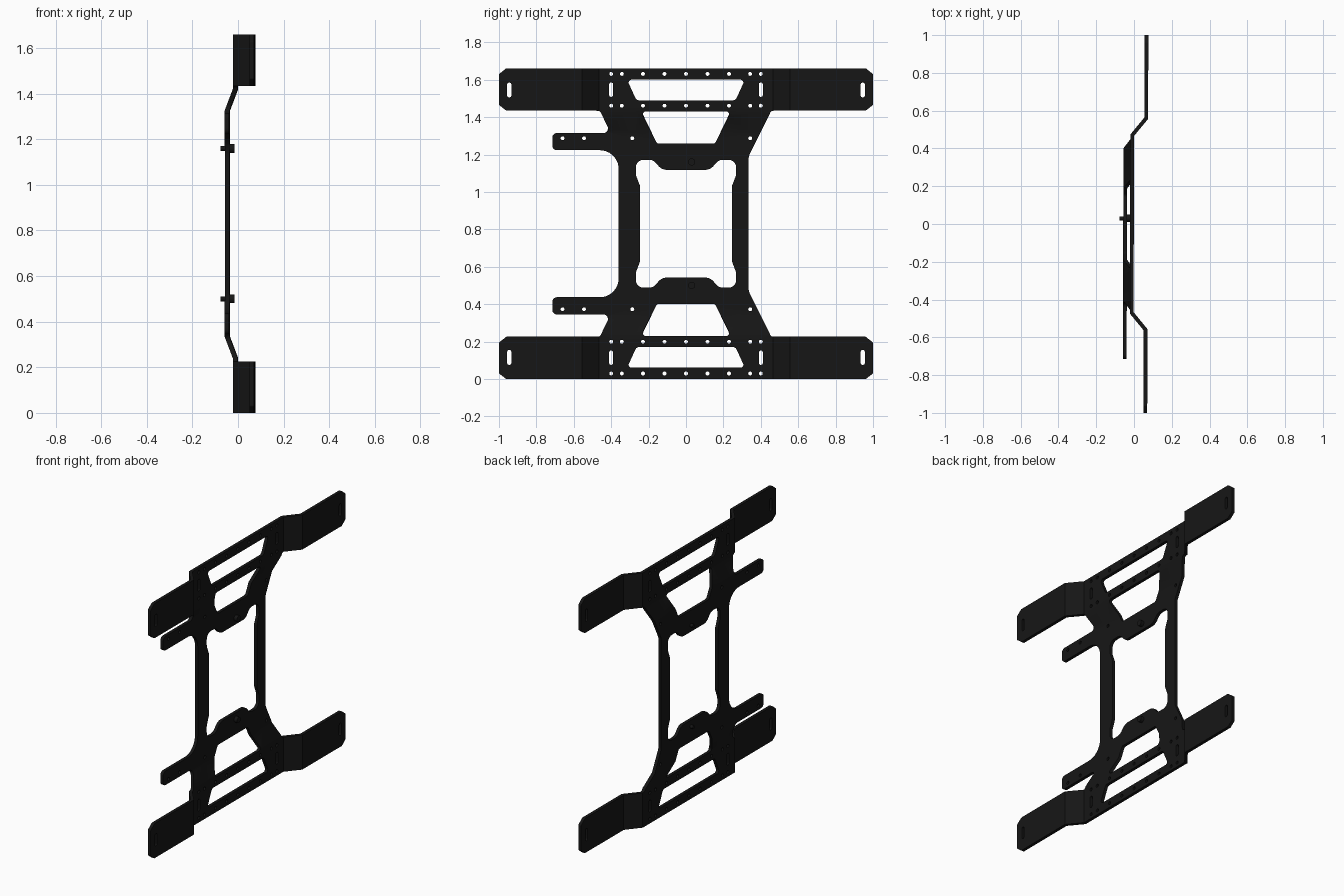
import bpy, bmesh, math
from mathutils import Vector, Matrix

if "Cube" in bpy.data.objects:
    bpy.data.objects.remove(bpy.data.objects["Cube"])

H = 1.66          # overall height
MID = H / 2
THICK = 0.02
TILT = 0.003      # tiny lean of the sheet along y

black = bpy.data.materials.new("black_metal")
black.diffuse_color = (0.008, 0.008, 0.008, 1)
black.use_nodes = True
black.node_tree.nodes["Principled BSDF"].inputs["Base Color"].default_value = black.diffuse_color


def rounded(points, steps=6):
    """Turn (y, z, radius) corners into a filleted loop of 2D points."""
    out, n = [], len(points)
    for i, (y, z, r) in enumerate(points):
        p = Vector((y, z))
        a = Vector(points[i - 1][:2]) - p
        b = Vector(points[(i + 1) % n][:2]) - p
        if r == 0:
            out.append(p)
            continue
        half = a.angle(b) / 2
        t = min(r / math.tan(half), 0.49 * a.length, 0.49 * b.length)
        r = t * math.tan(half)
        u, v = a.normalized(), b.normalized()
        c = p + (u + v).normalized() * (r / math.sin(half))
        s, e = p + u * t - c, p + v * t - c
        out += [c + s.lerp(e, k / steps).normalized() * r for k in range(steps + 1)]
    return out


def flip_z(points):
    return [(p[0], H - p[1], *p[2:]) for p in reversed(points)]


def flip_y(points):
    return [(-p[0], *p[1:]) for p in reversed(points)]


def circle(y, z, r, n=16):
    return [Vector((y + r * math.cos(2 * math.pi * k / n),
                    z + r * math.sin(2 * math.pi * k / n))) for k in range(n)]


def slot(y, z0, z1, w):
    h = w / 2
    return rounded([(y - h, z0, h), (y + h, z0, h), (y + h, z1, h), (y - h, z1, h)])


def bend(y, z):
    """Offset of the folded sheet: centre panel, crossbars, stepped arms."""
    dz, ay = abs(z - MID), abs(y)
    ramp = min(max((dz - 0.495) / 0.095, 0), 1)
    x = -0.047 + 0.036 * ramp
    if dz > 0.598:
        x += 0.074 * min(max((ay - 0.47) / 0.09, 0), 1)
    return x + TILT * y


# Outer outline, upper half from right to left
arm = [(0.96, 1.434, .01), (1.0, 1.465, .01), (1.0, 1.63, .01), (0.962, H, .01)]
upper = ([(0.335, 1.19, .05), (0.455, 1.434, .02)] + arm + flip_y(arm) +
         [(-0.46, 1.434, .02), (-0.40, 1.315, .025), (-0.715, 1.315, .025),
          (-0.715, 1.223, .025), (-0.36, 1.223, .10)])
loops = [rounded(upper + flip_z(upper), 8)]

# Central window with eared corners
quarter = [(0.245, 1.03, .05), (0.268, 1.09, .05), (0.268, 1.172, .05),
           (0.175, 1.172, .05), (0.13, 1.118, .06)]
window = quarter + flip_y(quarter)
loops.append(rounded(window + flip_z(window)))

# Trapezoid windows, slots and bolt holes, repeated top and bottom
holes = []
for top, bot, z1, z0 in ((0.315, 0.265, 1.60, 1.49), (0.24, 0.155, 1.43, 1.258)):
    holes.append(rounded([(top, z1, .015), (-top, z1, .015),
                          (-bot, z0, .02), (bot, z0, .02)]))
for s in (-1, 1):
    holes.append(slot(s * 0.40, 1.508, 1.585, 0.022))
    holes.append(slot(s * 0.945, 1.505, 1.585, 0.022))
for z in (1.631, 1.461):
    holes += [circle(y, z, 0.0105) for y in
              (-0.40, -0.343, -0.23, -0.115, 0, 0.115, 0.23, 0.343, 0.40)]
holes += [circle(y, 1.287, 0.0105) for y in (-0.66, -0.545, -0.287, 0.343)]
for h in holes:
    loops += [h, flip_z([tuple(p) for p in h])]

# Fill the flat blank, score the fold lines, then fold it
bm = bmesh.new()
for loop in loops:
    vs = [bm.verts.new((0, p[0], p[1])) for p in loop]
    for i, v in enumerate(vs):
        bm.edges.new((vs[i - 1], v))
bmesh.ops.triangle_fill(bm, use_beauty=True, edges=bm.edges[:], normal=(1, 0, 0))
folds = [((0, 0, MID + d), (0, 0, 1)) for d in (-0.59, -0.495, 0.495, 0.59)]
folds += [((0, y, 0), (0, 1, 0)) for y in (-0.56, -0.47, 0.47, 0.56)]
for co, no in folds:
    bmesh.ops.bisect_plane(bm, geom=bm.verts[:] + bm.edges[:] + bm.faces[:],
                           dist=1e-5, plane_co=co, plane_no=no)
for v in bm.verts:
    v.co.x = bend(v.co.y, v.co.z)
bmesh.ops.recalc_face_normals(bm, faces=bm.faces[:])


def finish(name, bm):
    me = bpy.data.meshes.new(name)
    bm.to_mesh(me)
    bm.free()
    me.materials.append(black)
    ob = bpy.data.objects.new(name, me)
    bpy.context.collection.objects.link(ob)
    bpy.ops.object.select_all(action='DESELECT')
    bpy.context.view_layer.objects.active = ob
    ob.select_set(True)
    return ob


plate = finish("bracket_plate", bm)
mod = plate.modifiers.new("thickness", 'SOLIDIFY')
mod.thickness = THICK
mod.offset = 0
mod.use_even_offset = True
mod.use_quality_normals = True
bpy.ops.object.modifier_apply(modifier=mod.name)
bpy.ops.object.shade_smooth_by_angle(angle=math.radians(25))

# Headed studs pressed through the two bridges
for name, z in (("upper_stud", 1.16), ("lower_stud", H - 1.16)):
    bm = bmesh.new()
    for x0, x1, r in ((-0.077, -0.035, 0.011), (-0.045, -0.015, 0.019)):
        m = Matrix.Translation(((x0 + x1) / 2, 0.03, z)) @ Matrix.Rotation(math.pi / 2, 4, 'Y')
        bmesh.ops.create_cone(bm, cap_ends=True, segments=24, radius1=r, radius2=r,
                              depth=x1 - x0, matrix=m)
    finish(name, bm)
    bpy.ops.object.shade_smooth_by_angle(angle=math.radians(30))
